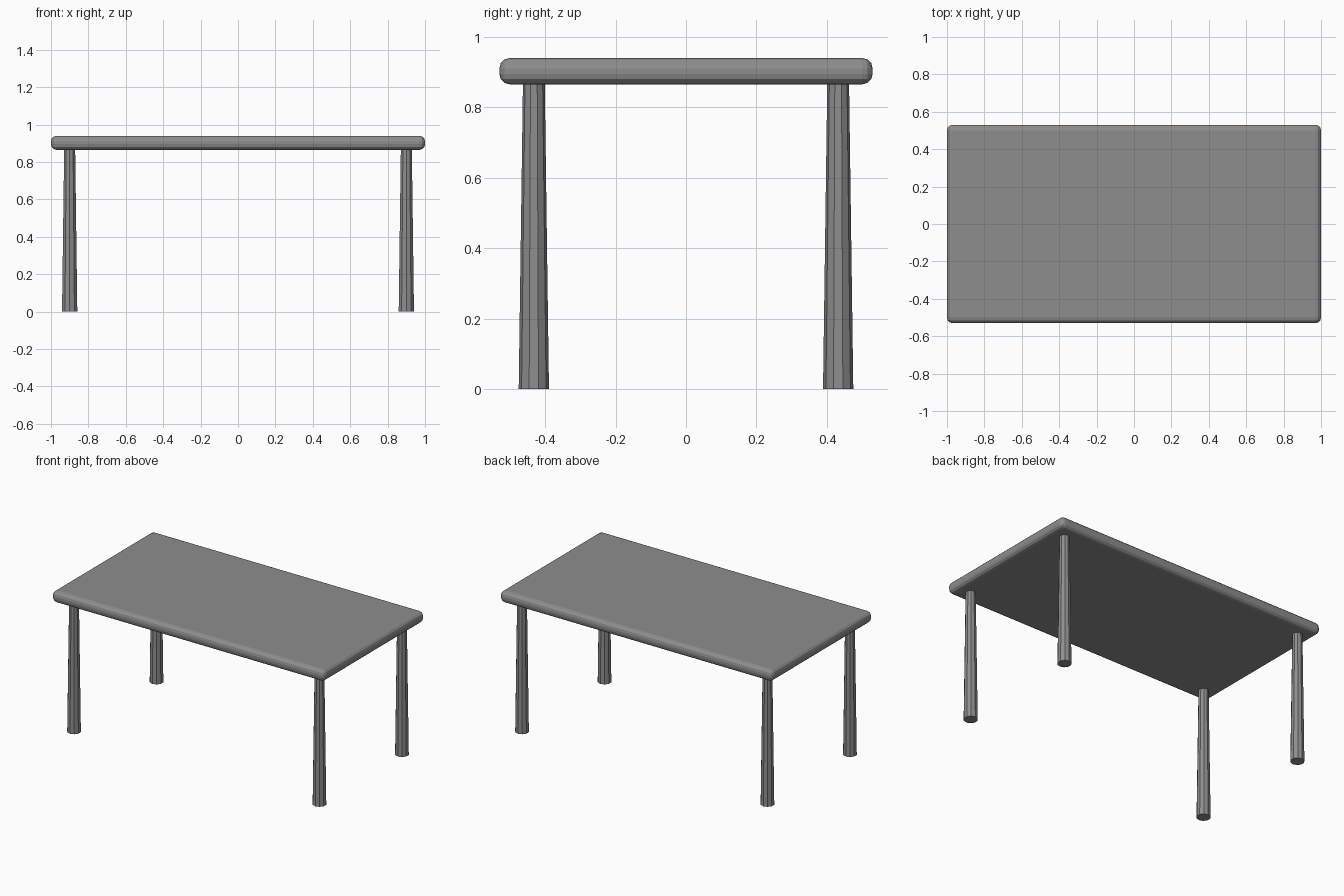
import bpy

# Clear the default object
cube = bpy.data.objects.get("Cube")
if cube:
    bpy.data.objects.remove(cube, do_unlink=True)

GREY = (0.27, 0.27, 0.27, 1.0)
TOP_Z, UNDER_Z = 0.94, 0.865
HALF_X, HALF_Y = 1.0, 0.53
LEG_X, LEG_Y = 0.90, 0.432

# One plain grey for the whole table
grey = bpy.data.materials.new("plain grey")
grey.use_nodes = True
grey.diffuse_color = GREY
grey.node_tree.nodes["Principled BSDF"].inputs["Base Color"].default_value = GREY


def finish(name):
    obj = bpy.context.object
    obj.name = obj.data.name = name
    obj.data.materials.append(grey)
    return obj


# Tabletop: slab with rounded edges
bpy.ops.mesh.primitive_cube_add(size=2, location=(0, 0, (TOP_Z + UNDER_Z) / 2))
top = finish("tabletop")
top.scale = (HALF_X, HALF_Y, (TOP_Z - UNDER_Z) / 2)
bpy.ops.object.transform_apply(location=False, rotation=False, scale=True)
bevel = top.modifiers.new("rounded edges", "BEVEL")
bevel.width = 0.03
bevel.segments = 3

# Legs: faceted, tapering upwards to the underside
for side, sx in (("left", 1), ("right", -1)):
    for end, sy in (("front", -1), ("back", 1)):
        bpy.ops.mesh.primitive_cone_add(
            vertices=10, radius1=0.043, radius2=0.031, depth=UNDER_Z,
            location=(sx * LEG_X, sy * LEG_Y, UNDER_Z / 2))
        finish(f"{end}_{side}_leg")
